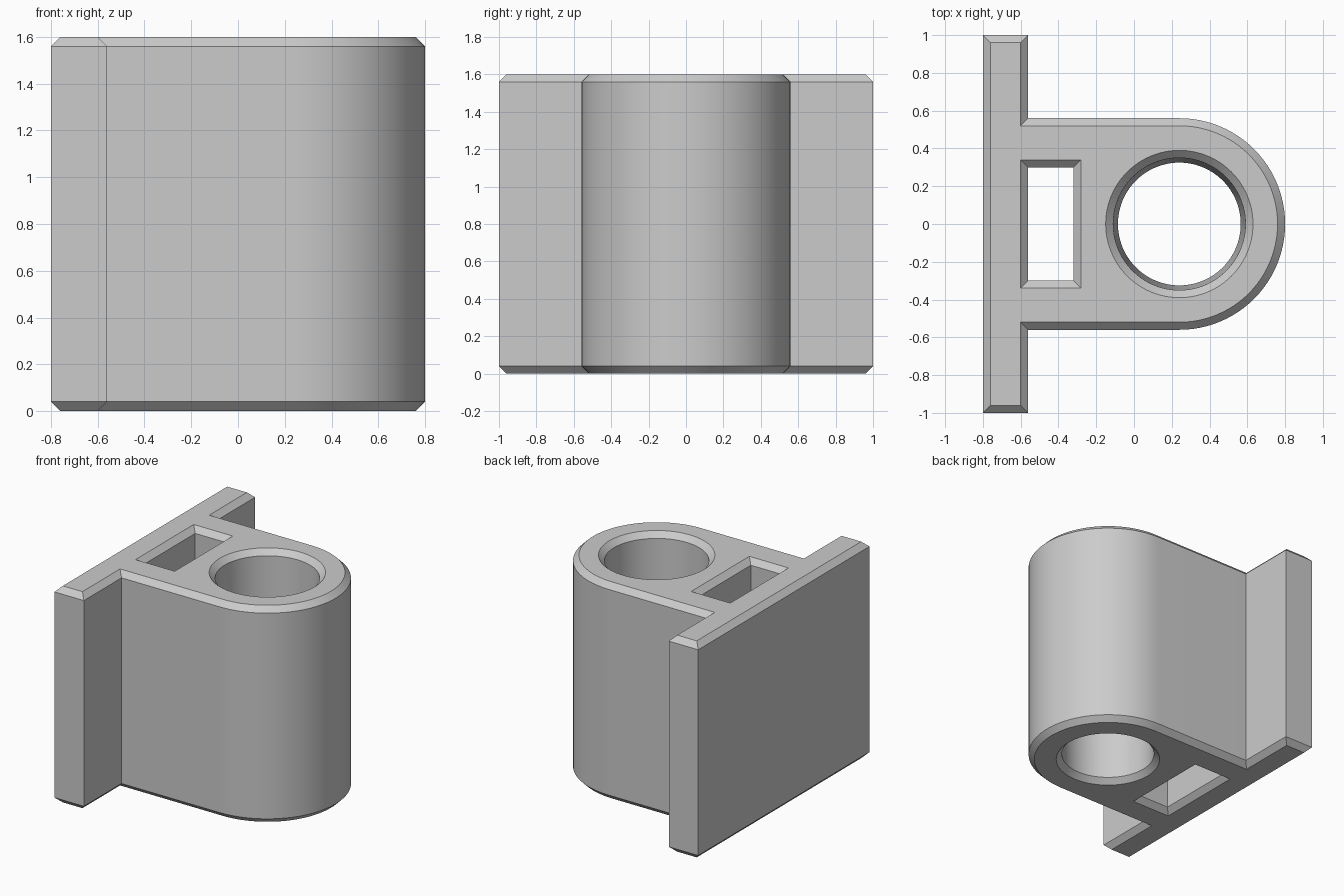
import bpy
import bmesh
import math

if "Cube" in bpy.data.objects:
    bpy.data.objects.remove(bpy.data.objects["Cube"])

HEIGHT = 1.6
CHAMFER = 0.04
AXIS_X = 0.24      # centre of the rounded nose and the bore
SEGMENTS = 96


def outline(d):
    """Back plate plus rounded body, inset by d."""
    r = 0.56 - d
    half = SEGMENTS // 2
    pts = [(-0.8 + d, -1 + d), (-0.56 - d, -1 + d), (-0.56 - d, -r)]
    for i in range(half + 1):
        a = -math.pi / 2 + math.pi * i / half
        pts.append((AXIS_X + r * math.cos(a), r * math.sin(a)))
    return pts + [(-0.56 - d, r), (-0.56 - d, 1 - d), (-0.8 + d, 1 - d)]


def circle(r):
    step = 2 * math.pi / SEGMENTS
    return [(AXIS_X + r * math.cos(i * step), r * math.sin(i * step))
            for i in range(SEGMENTS)]


def slot(d):
    """Rectangular slot, widened by d."""
    x0, x1, y = -0.56 - d, -0.32 + d, 0.30 + d
    return [(x0, -y), (x1, -y), (x1, y), (x0, y)]


def skin(bm, levels):
    """Join stacked loops with quads; return the end loops' edges."""
    zs = (0, CHAMFER, HEIGHT - CHAMFER, HEIGHT)
    rings = [[bm.verts.new((x, y, z)) for x, y in pts]
             for pts, z in zip(levels, zs)]
    n = len(rings[0])
    for low, high in zip(rings, rings[1:]):
        for i in range(n):
            j = (i + 1) % n
            bm.faces.new((low[i], low[j], high[j], high[i]))
    return [[bm.edges.get((r[i], r[(i + 1) % n])) for i in range(n)]
            for r in (rings[0], rings[-1])]


bm = bmesh.new()
c = CHAMFER
walls = [
    skin(bm, [outline(c), outline(0), outline(0), outline(c)]),
    # Bore tapers slightly towards the bottom
    skin(bm, [circle(0.365), circle(0.325), circle(0.35), circle(0.39)]),
    skin(bm, [slot(c), slot(0), slot(0), slot(c)]),
]

# Bottom and top faces, leaving the bore and slot open
for end in (0, 1):
    edges = [e for wall in walls for e in wall[end]]
    bmesh.ops.triangle_fill(bm, edges=edges, use_beauty=True,
                            normal=(0, 0, 1 if end else -1))
bmesh.ops.recalc_face_normals(bm, faces=bm.faces)

mesh = bpy.data.meshes.new("mounting_bracket")
bm.to_mesh(mesh)
bm.free()
bracket = bpy.data.objects.new("mounting_bracket", mesh)
bpy.context.collection.objects.link(bracket)

grey = bpy.data.materials.new("light_grey")
grey.diffuse_color = (0.6, 0.6, 0.6, 1)
grey.use_nodes = True
grey.node_tree.nodes["Principled BSDF"].inputs["Base Color"].default_value = grey.diffuse_color
mesh.materials.append(grey)

bpy.context.view_layer.objects.active = bracket
bracket.select_set(True)
bpy.ops.object.shade_smooth_by_angle(angle=math.radians(30))
